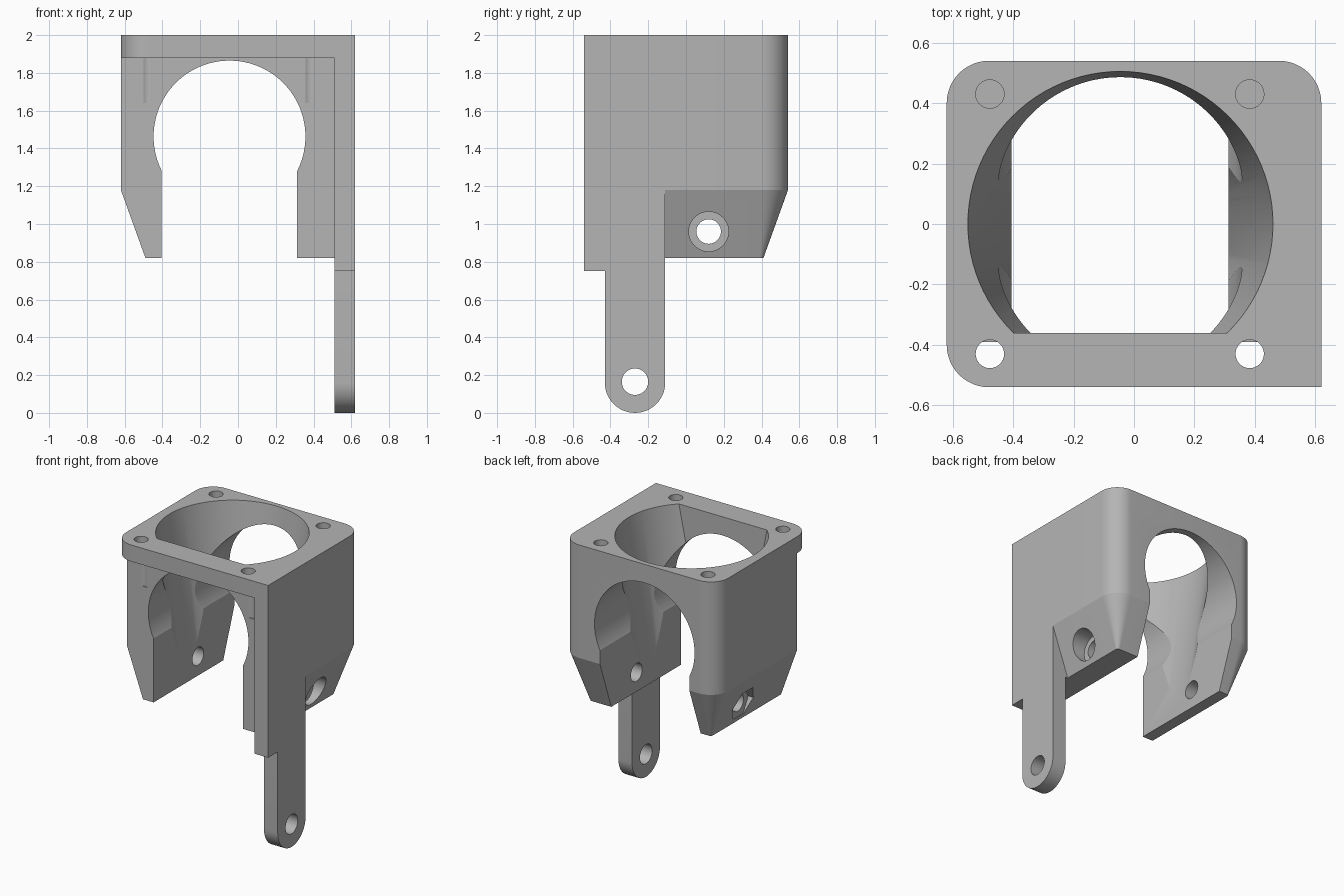
import bpy, bmesh
from math import pi, cos, sin, radians
from mathutils import Matrix

cube = bpy.data.objects.get("Cube")
if cube:
    bpy.data.objects.remove(cube, do_unlink=True)

grey = bpy.data.materials.new("plain grey")
grey.use_nodes = True
grey.diffuse_color = (0.46, 0.46, 0.46, 1)
grey.node_tree.nodes["Principled BSDF"].inputs["Base Color"].default_value = (0.46, 0.46, 0.46, 1)


def finish(name, bm):
    bmesh.ops.recalc_face_normals(bm, faces=bm.faces)
    mesh = bpy.data.meshes.new(name)
    bm.to_mesh(mesh)
    bm.free()
    mesh.materials.append(grey)
    ob = bpy.data.objects.new(name, mesh)
    bpy.context.collection.objects.link(ob)
    return ob


def arc(cx, cy, r, start, end, steps=12):
    angles = [radians(start + (end - start) * i / steps) for i in range(steps + 1)]
    return [(cx + r * cos(a), cy + r * sin(a)) for a in angles]


def outline(x0, x1, y0, y1, back, front_left=0):
    """Counter-clockwise rectangle with rounded back corners."""
    pts = arc(x0 + front_left, y0 + front_left, front_left, 180, 270) if front_left else [(x0, y0)]
    pts += [(x1, y0)]
    pts += arc(x1 - back, y1 - back, back, 0, 90)
    pts += arc(x0 + back, y1 - back, back, 90, 180)
    return pts


def loft(name, rings):
    """Join matching outlines, given as (points, z), into a closed solid."""
    bm = bmesh.new()
    loops = [[bm.verts.new((x, y, z)) for x, y in pts] for pts, z in rings]
    for low, high in zip(loops, loops[1:]):
        for i in range(len(low)):
            j = (i + 1) % len(low)
            bm.faces.new((low[i], low[j], high[j], high[i]))
    bm.faces.new(loops[0][::-1])
    bm.faces.new(loops[-1])
    return finish(name, bm)


def box(name, x0, x1, y0, y1, z0, z1):
    return loft(name, [([(x0, y0), (x1, y0), (x1, y1), (x0, y1)], z) for z in (z0, z1)])


def rod(name, axis, centre, r, length, r2=None, sides=64):
    bm = bmesh.new()
    turn = {"X": Matrix.Rotation(pi / 2, 4, "Y"),
            "Y": Matrix.Rotation(pi / 2, 4, "X"),
            "Z": Matrix()}[axis]
    bmesh.ops.create_cone(bm, cap_ends=True, segments=sides, radius1=r,
                          radius2=r if r2 is None else r2, depth=length,
                          matrix=Matrix.Translation(centre) @ turn)
    return finish(name, bm)


def boolean(target, tool, operation):
    mod = target.modifiers.new(tool.name, "BOOLEAN")
    mod.operation = operation
    mod.solver = "EXACT"
    mod.object = tool
    bpy.context.view_layer.objects.active = target
    bpy.ops.object.modifier_apply(modifier=mod.name)
    bpy.data.objects.remove(tool, do_unlink=True)


# Main shell with a tapered lower end
wide = outline(-0.62, 0.62, -0.39, 0.54, 0.14)
narrow = outline(-0.49, 0.49, -0.39, 0.41, 0.02)
bracket = loft("fan_bracket", [(narrow, 0.82), (wide, 1.18), (wide, 1.94)])

# Top flange, square at the corner above the arm
flange = outline(-0.62, 0.62, -0.54, 0.54, 0.14, 0.14)
boolean(bracket, loft("top_flange", [(flange, 1.88), (flange, 2)]), "UNION")

# Solid backing behind the side plate
boolean(bracket, box("plate_backing", 0.4, 0.56, -0.39, -0.11, 0.82, 1.3), "UNION")

# Side plate with the long round-ended arm, drawn in (y, z) and extruded along x
profile = [(-0.11, 2), (-0.54, 2), (-0.54, 0.75), (-0.43, 0.75)]
profile += arc(-0.27, 0.16, 0.16, 180, 360, 24)
side_plate = loft("side_plate", [(profile, 0.51), (profile, 0.62)])
side_plate.data.transform(Matrix(((0, 0, 1, 0), (1, 0, 0, 0), (0, 1, 0, 0), (0, 0, 0, 1))))
boolean(bracket, side_plate, "UNION")

# Tapered air duct, flat along the front
duct = rod("duct_cutter", "Z", (-0.045, 0, 1.425), 0.33, 1.35, 0.519, 96)
bm = bmesh.new()
bm.from_mesh(duct.data)
cut = bmesh.ops.bisect_plane(bm, geom=bm.verts[:] + bm.edges[:] + bm.faces[:],
                             plane_co=(0, -0.36, 0), plane_no=(0, -1, 0), clear_outer=True)
bmesh.ops.holes_fill(bm, edges=[e for e in bm.edges if e.is_boundary])
bmesh.ops.recalc_face_normals(bm, faces=bm.faces)
bm.to_mesh(duct.data)
bm.free()
boolean(bracket, duct, "DIFFERENCE")

# Round bore from front to back, open downwards through a slot
boolean(bracket, rod("bore_cutter", "Y", (-0.045, 0, 1.463), 0.402, 2, sides=96), "DIFFERENCE")
boolean(bracket, box("slot_cutter", -0.405, 0.313, -1, 1, 0.6, 1.4), "DIFFERENCE")

# Four blind screw holes in the flange
for x in (-0.477, 0.383):
    for y in (-0.43, 0.43):
        boolean(bracket, rod("screw_hole", "Z", (x, y, 1.87), 0.047, 0.46, sides=32), "DIFFERENCE")

# Clamp screw through both legs, with a head recess and a nut recess
boolean(bracket, rod("clamp_hole", "X", (0, 0.12, 0.96), 0.065, 2, sides=32), "DIFFERENCE")
boolean(bracket, rod("head_recess", "X", (0.7, 0.12, 0.96), 0.105, 0.5, sides=48), "DIFFERENCE")
boolean(bracket, rod("nut_recess", "X", (-0.75, 0.12, 0.96), 0.12, 0.5, sides=6), "DIFFERENCE")

# Hole in the arm tip
boolean(bracket, rod("arm_hole", "X", (0.56, -0.27, 0.165), 0.07, 0.3, sides=40), "DIFFERENCE")

# Smooth the curved walls and keep the edges crisp
bpy.ops.object.select_all(action="DESELECT")
bracket.select_set(True)
bpy.context.view_layer.objects.active = bracket
bpy.ops.object.shade_smooth_by_angle(angle=radians(18))
